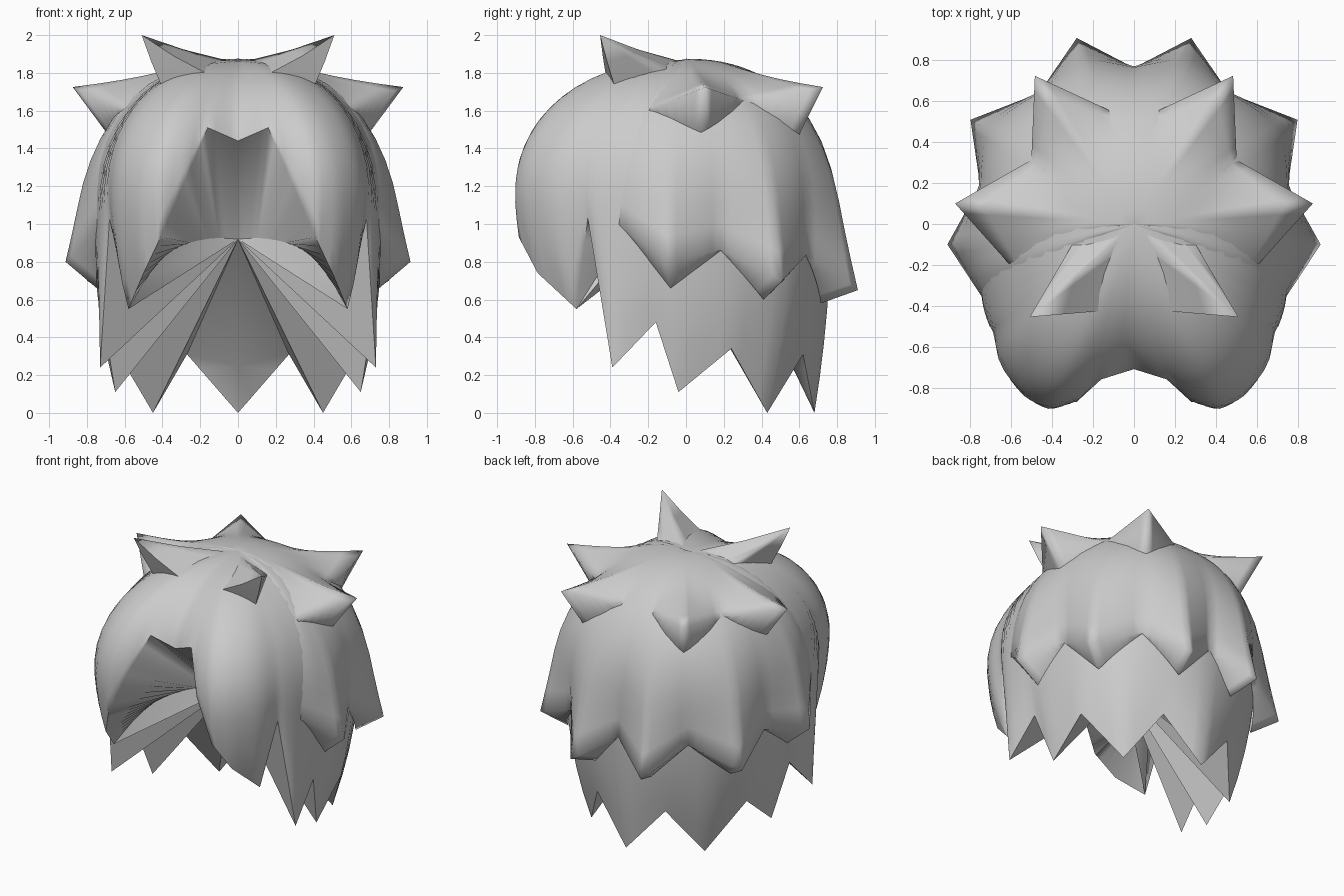
import bpy
from math import sin, cos, pi, atan2, radians, hypot
from mathutils import Vector

if "Cube" in bpy.data.objects:
    bpy.data.objects.remove(bpy.data.objects["Cube"])

CROWN, MID = 1.87, 1.1
# widest radius of the hair by angle (0 = front, 180 = back)
WIDTH = [(-12, .87), (0, .80), (12, .88), (25, 1.01), (40, .98), (54, .875),
         (70, .805), (90, .775), (135, .80), (180, .77), (225, .80)]
# lower hairline of one half, from centre front to centre back
HEM = [(0, -.71, 1.44), (.16, -.76, 1.51), (.28, -.87, 1.23), (.41, -.885, .93),
       (.50, -.785, .74), (.58, -.58, .55), (.68, -.52, 1.03), (.73, -.39, .24),
       (.71, -.16, .48), (.65, -.04, .11), (.65, .24, .34), (.45, .43, 0),
       (.27, .62, .31), (0, .68, 0)]


def width(deg):
    """Smooth curve through the width keys."""
    i = 1
    while i < len(WIDTH) - 3 and deg > WIDTH[i + 1][0]:
        i += 1
    (a0, p0), (a1, p1), (a2, p2), (a3, p3) = WIDTH[i - 1:i + 3]
    d = a2 - a1
    t = (deg - a1) / d
    m1, m2 = (p2 - p0) / (a2 - a0) * d, (p3 - p1) / (a3 - a1) * d
    return ((2 * t**3 - 3 * t**2 + 1) * p1 + (t**3 - 2 * t**2 + t) * m1
            + (3 * t**2 - 2 * t**3) * p2 + (t**3 - t**2) * m2)


def fullness(z):
    if z < MID:
        return 1 - .1 * (MID - z) ** 2
    return max(0, 1 - ((z - MID) / (CROWN - MID)) ** 2.2) ** (1 / 2.2)


def on_head(deg, z, scale=1):
    a = radians(deg)
    r = width(deg) * fullness(z) * scale
    return Vector((r * sin(a), -r * cos(a), z))


def make(name, verts, faces, angle):
    me = bpy.data.meshes.new(name)
    me.from_pydata([tuple(v) for v in verts], [], faces)
    ob = bpy.data.objects.new(name, me)
    bpy.context.collection.objects.link(ob)
    bpy.ops.object.select_all(action='DESELECT')
    bpy.context.view_layer.objects.active = ob
    ob.select_set(True)
    bpy.ops.object.mode_set(mode='EDIT')
    bpy.ops.mesh.select_all(action='SELECT')
    bpy.ops.mesh.normals_make_consistent(inside=False)
    bpy.ops.object.mode_set(mode='OBJECT')
    bpy.ops.object.shade_smooth_by_angle(angle=radians(angle))
    m = ob.modifiers.new('mirror', 'MIRROR')
    m.merge_threshold = .0005


def refine(points, step):
    pts = [Vector(p) for p in points]
    return [p.lerp(q, k / step) for p, q in zip(pts, pts[1:])
            for k in range(step)] + [pts[-1]]


def drape(hem, rows, power, top_grow=1):
    """Surface falling from the crown to a hem; last row lies on the hem."""
    verts, faces = [Vector((0, 0, CROWN + (top_grow - 1)))], []
    for i, h in enumerate(hem):
        # the front edge of an overlapping layer is tucked in
        grow = min(top_grow, .98 + .01 * i) if top_grow > 1 else 1
        deg = atan2(h.x, -h.y) * 180 / pi
        fit = hypot(h.x, h.y) / (width(deg) * fullness(h.z))
        for j in range(1, rows + 1):
            s = 1 - cos(j / rows * pi / 2)
            p = on_head(deg, CROWN + (h.z - CROWN) * s,
                        grow + (fit - grow) * s ** power)
            p.z += (grow - 1) * (1 - s)
            verts.append(p)
        if i:
            a, b = 1 + (i - 1) * rows, 1 + i * rows
            faces.append((0, a, b))
            faces += [(a + j, a + j + 1, b + j + 1, b + j) for j in range(rows - 1)]
    return verts, faces


def hair_shell():
    rows, step = 16, 4
    hem = refine(HEM, step)
    verts, faces = drape(hem, rows, 4)
    n = len(hem)
    last = lambda i: (i + 1) * rows
    # ridge under the fringe, then pleats meeting at one point
    fringe, nape = 5 * step, n - 1 - step
    ridge = []
    for i in range(fringe + 1):
        t = i / fringe
        ridge.append(len(verts))
        verts.append(Vector((.40 * t, -.10 - .22 * t, .92 - .06 * t * t)))
    apex, inner = ridge[0], len(verts)
    verts.append(Vector((0, .56, .25)))
    for i in range(n - 1):
        if i < fringe:
            faces.append((last(i), last(i + 1), ridge[i + 1], ridge[i]))
        else:
            faces.append((last(i), last(i + 1), inner if i >= nape else apex))
    faces += [(apex, ridge[i], ridge[i + 1]) for i in range(1, fringe)]
    faces += [(last(fringe), apex, ridge[-1]), (last(nape), apex, inner)]
    make('hair_shell', verts, faces, 60)


def tier(name, keys, grow):
    """Overlapping layer; keys alternate notch (angle, z) and
    tip (x, y, z, height where its underside meets the head)."""
    rows, step = 12, 6
    hem = [on_head(k[0], k[1]) if len(k) == 2 else k[:3] for k in keys]
    under = [Vector((k[0], k[1], 0)) if len(k) == 2 else
             Vector((atan2(k[0], -k[1]) * 180 / pi, k[3], 0)) for k in keys]
    hem, under = refine(hem, step), refine(under, step)
    verts, faces = drape(hem, rows, 2.2, grow)
    base = len(verts)
    verts += [on_head(u.x, u.y, .985) for u in under]
    for i in range(len(hem) - 1):
        faces.append(((i + 1) * rows, base + i, base + i + 1, (i + 2) * rows))
    make(name, verts, faces, 110)


def spike(name, tip, left, up, right, under):
    """Pointed lock: a diamond base on the head drawn out to a tip."""
    corners = [left, up, right, under]
    base = []
    for k in range(4):
        p, q = [on_head(*c, .99) for c in (corners[k], corners[(k + 1) % 4])]
        base += [p.lerp(q, i / 4) for i in range(4)]
    n, tip = len(base), Vector(tip)
    verts = base + [b.lerp(tip, .5) - Vector((0, 0, .01)) for b in base] + [tip]
    faces = []
    for i in range(n):
        j = (i + 1) % n
        faces += [(i, j, n + j, n + i), (n + i, n + j, 2 * n)]
    make(name, verts, faces, 80)


hair_shell()

# upper ring of locks around the crown
spike('crown_lock_front', (.51, -.455, 2.0), (22, 1.80), (50, 1.868), (71, 1.82), (47, 1.74))
tier('crown_layer', [(72, 1.60), (.875, .10, 1.725, 1.47), (122, 1.65),
                     (.485, .725, 1.725, 1.46), (168, 1.66), (180, 1.66)], 1.005)

# middle ring of locks at the sides and back
tier('middle_layer', [(64, 1.0), (.913, -.10, .80, .66), (104, .86),
                      (.80, .51, .70, .60), (144, .84),
                      (.28, .91, .65, .58), (180, .82)], 1.004)
